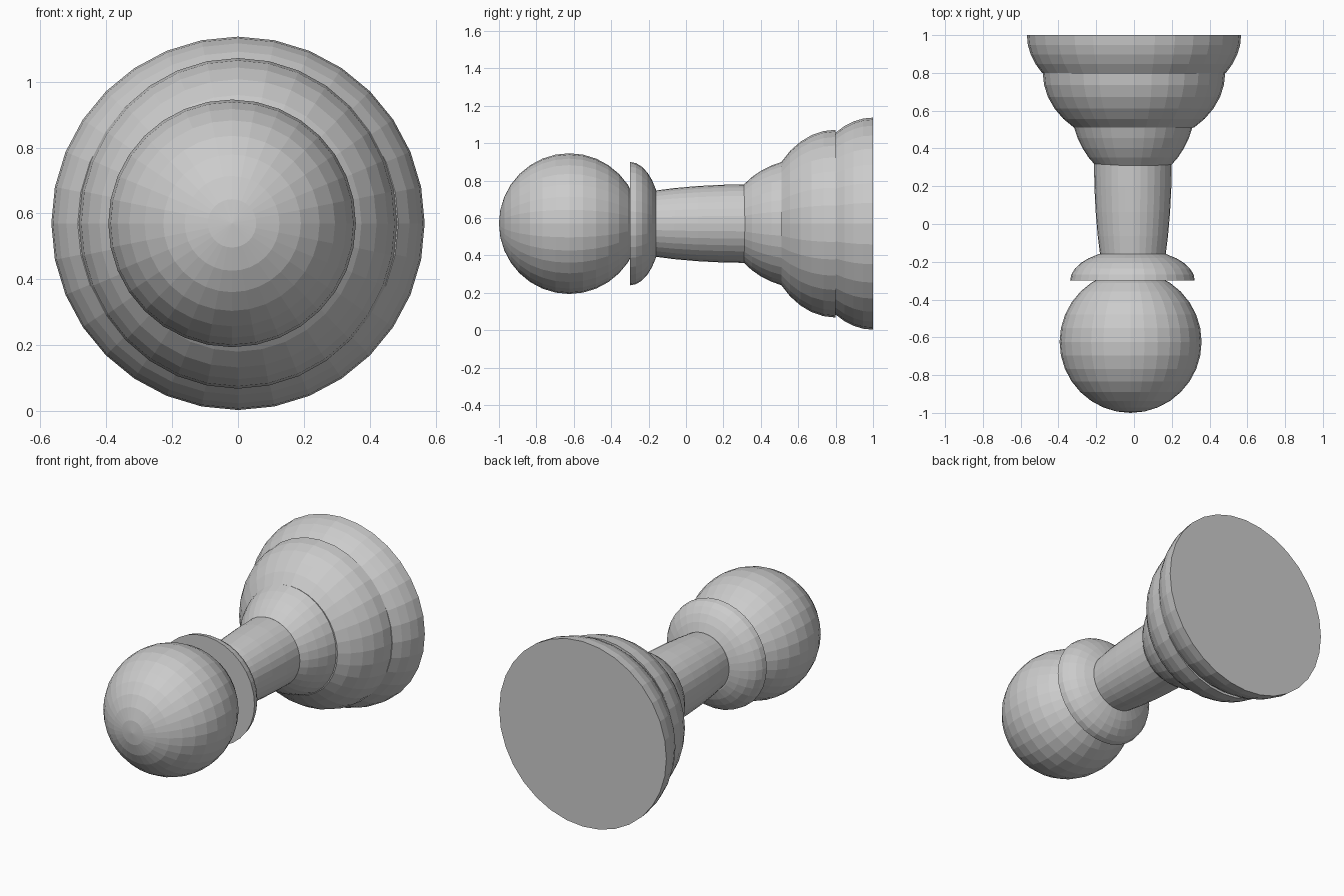
import bpy
import bmesh
import math
from mathutils import Matrix

cube = bpy.data.objects.get("Cube")
if cube:
    bpy.data.objects.remove(cube, do_unlink=True)

SIDES = 32
AXIS_Z = 0.57

# One plain grey for the whole piece
GREY = (0.6, 0.6, 0.6, 1.0)
grey = bpy.data.materials.new("plain_grey")
grey.use_nodes = True
grey.diffuse_color = GREY
grey.node_tree.nodes["Principled BSDF"].inputs["Base Color"].default_value = GREY


def add_object(name, bm):
    bmesh.ops.recalc_face_normals(bm, faces=bm.faces[:])
    mesh = bpy.data.meshes.new(name)
    bm.to_mesh(mesh)
    bm.free()
    mesh.materials.append(grey)
    obj = bpy.data.objects.new(name, mesh)
    bpy.context.collection.objects.link(obj)
    return obj


def dome_slice(name, front, back, centre, radius, depth, squash=1.0, x=0.0, steps=7):
    """Closed slice of an ellipsoid lying along y, squashed across x."""
    bm = bmesh.new()
    start = math.asin((centre - front) / depth)
    end = math.asin((centre - back) / depth)
    rings = []
    for i in range(steps + 1):
        a = start + (end - start) * i / steps
        y, r = centre - depth * math.sin(a), radius * math.cos(a)
        ring = []
        for k in range(SIDES):
            t = math.tau * k / SIDES
            ring.append(bm.verts.new((x + squash * r * math.cos(t), y,
                                      AXIS_Z + r * math.sin(t))))
        rings.append(ring)
    for a, b in zip(rings, rings[1:]):
        for k in range(SIDES):
            n = (k + 1) % SIDES
            bm.faces.new((a[k], a[n], b[n], b[k]))
    bm.faces.new(rings[0])
    bm.faces.new(rings[-1])
    return add_object(name, bm)


# Ball head, with its pole on the long axis
ball = bmesh.new()
bmesh.ops.create_uvsphere(
    ball, u_segments=SIDES, v_segments=16, radius=0.376,
    matrix=Matrix.Translation((-0.018, -0.624, AXIS_Z)) @ Matrix.Rotation(math.pi / 2, 4, "X"))
add_object("head", ball)

# Collar with a flat face toward the head
dome_slice("collar", -0.30, -0.16, -0.30, 0.33, 0.167, x=-0.008, steps=5)

# Slightly tapered stem
dome_slice("stem", -0.18, 0.33, 0.33, 0.21, 0.92, 0.98, x=-0.006, steps=4)

# Stepped base, growing toward the flat foot
dome_slice("upper_tier", 0.31, 0.515, 0.66, 0.351, 0.437, 0.95, x=-0.004, steps=4)
dome_slice("middle_tier", 0.51, 0.80, 0.80, 0.502, 0.385, 0.962, steps=5)
dome_slice("foot", 0.80, 1.0, 1.0, 0.567, 0.39, steps=4)
